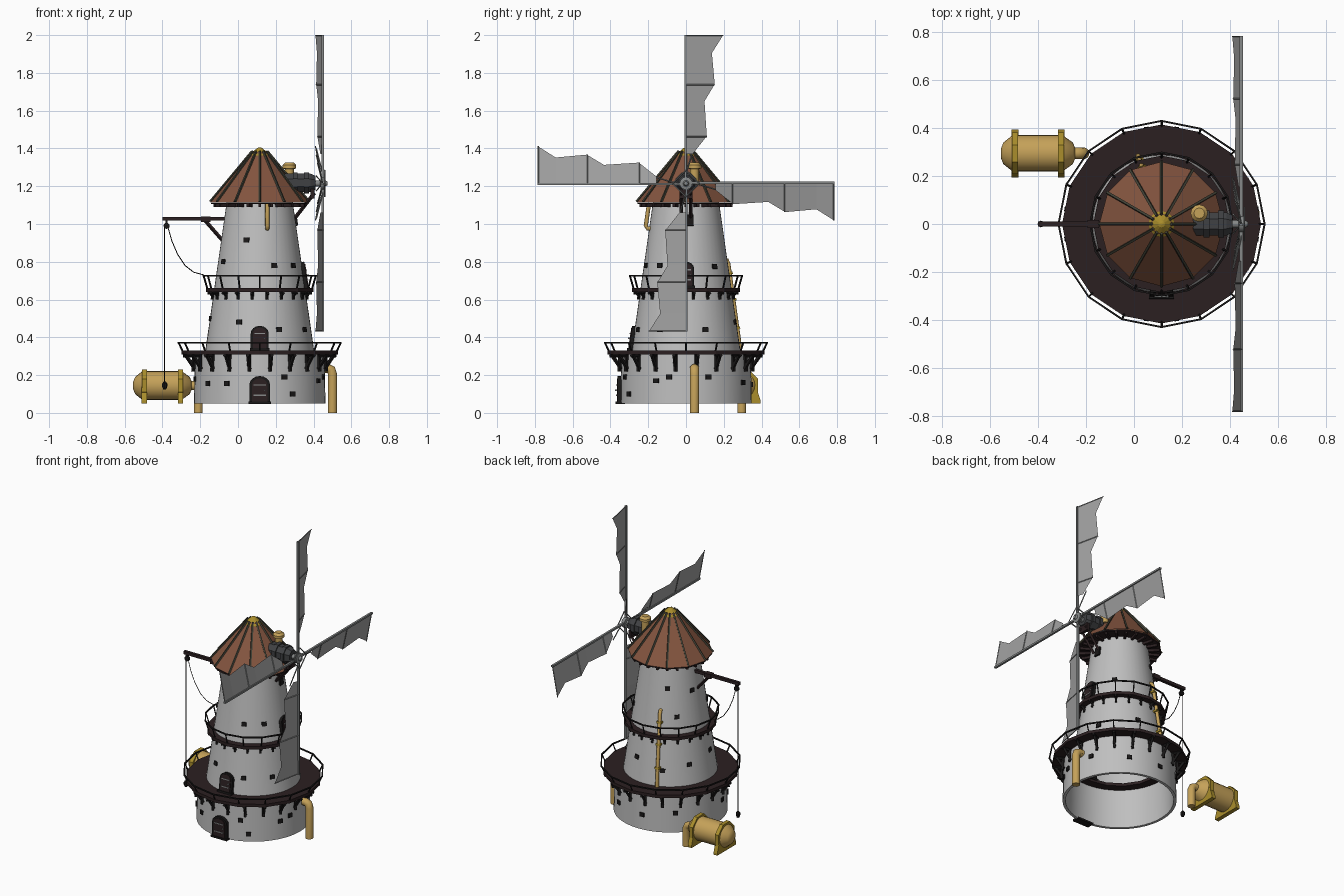
import bpy, bmesh, math
from mathutils import Matrix, Vector

if "Cube" in bpy.data.objects:
    bpy.data.objects.remove(bpy.data.objects["Cube"])

CX = 0.115                      # tower axis
def mat(name, r, g, b):
    m = bpy.data.materials.new(name)
    m.diffuse_color = (r, g, b, 1)
    m.use_nodes = True
    m.node_tree.nodes["Principled BSDF"].inputs["Base Color"].default_value = m.diffuse_color
    return m
WALL = mat("wall_plaster", .52, .52, .52)
WOOD = mat("dark_wood", .024, .014, .015)
IRON = mat("black_iron", .01, .009, .009)
ROOF = mat("roof_copper", .23, .09, .05)
RIB = mat("roof_rib_olive", .055, .055, .038)
GOLD = mat("brass", .56, .36, .10)
BAND = mat("dark_brass", .40, .27, .025)
GREY = mat("machine_grey", .05, .052, .056)
SAIL = mat("sail_grey", .36, .36, .36)
STEEL = mat("steel", .24, .25, .25)

def finish(bm, name, m, angle=35):
    bmesh.ops.recalc_face_normals(bm, faces=bm.faces)
    for f in bm.faces:
        f.smooth = angle > 0
    for e in bm.edges:
        e.smooth = len(e.link_faces) == 2 and e.calc_face_angle(0) < math.radians(angle)
    me = bpy.data.meshes.new(name)
    bm.to_mesh(me)
    bm.free()
    me.materials.append(m)
    ob = bpy.data.objects.new(name, me)
    bpy.context.collection.objects.link(ob)

def skin(bm, rings, closed=False, caps=True):
    vs = [[bm.verts.new(p) for p in r] for r in rings]
    n = len(vs[0])
    pairs = list(zip(vs, vs[1:])) + ([(vs[-1], vs[0])] if closed else [])
    for a, b in pairs:
        for i in range(n):
            bm.faces.new((a[i], a[(i + 1) % n], b[(i + 1) % n], b[i]))
    if caps and not closed:
        bm.faces.new(vs[0])
        bm.faces.new(vs[-1])

def lathe(bm, prof, seg, M=Matrix.Translation((CX, 0, 0)), closed=False, caps=True, off=0):
    skin(bm, [[M @ Vector((r * math.cos(2 * math.pi * i / seg + off), r * math.sin(2 * math.pi * i / seg + off), z))
               for i in range(seg)] for r, z in prof], closed, caps)

def tube(bm, pts, r, n=8):
    pts = [Vector(p) for p in pts]
    ref = None
    rings = []
    for i, p in enumerate(pts):
        t = (pts[min(i + 1, len(pts) - 1)] - pts[max(i - 1, 0)]).normalized()
        if ref is None:
            ref = t.orthogonal()
        u = (ref - t * ref.dot(t)).normalized()
        ref = u
        v = t.cross(u)
        rings.append([p + (u * math.cos(2 * math.pi * (k + .5) / n) + v * math.sin(2 * math.pi * (k + .5) / n)) * r for k in range(n)])
    skin(bm, rings)

def box(bm, size, M):
    bmesh.ops.create_cube(bm, size=1, matrix=M @ Matrix.Diagonal((*size, 1)))

def prism(bm, poly, M, d):      # polygon in local y,z pushed along local x
    skin(bm, [[M @ Vector((x, y, z)) for y, z in poly] for x in (-d / 2, d / 2)])

def polar(a, r, z):
    a = math.radians(a)
    return Vector((CX + r * math.cos(a), r * math.sin(a), z))

def tower_r(z):
    return .347 if z < .31 else .288 - (z - .33) * .144

def on_wall(a, z, out=0):       # local x points out of the wall, z runs up it
    tilt = 0 if z < .31 else -.143
    return Matrix.Translation(polar(a, tower_r(z) + out, z)) @ Matrix.Rotation(math.radians(a), 4, 'Z') @ Matrix.Rotation(tilt, 4, 'Y')

# Masonry: open drum and tapered tower
bm = bmesh.new()
lathe(bm, [(.348, .05), (.343, .315), (.325, .315), (.33, .05)], 48, closed=True)
finish(bm, "base_drum", WALL)
bm = bmesh.new()
lathe(bm, [(tower_r(.312), .312), (tower_r(1.12), 1.12)], 48, caps=False)
finish(bm, "tower", WALL)

# Balconies: deck, brackets, leaning railing
def balcony(name, deck_r, deck_z, rail_r, rail_z, drop, brackets, t):
    bm = bmesh.new()
    inner = tower_r(deck_z + .03) - .01
    lathe(bm, [(inner, deck_z - .02), (deck_r, deck_z - .02), (deck_r, deck_z), (inner, deck_z)], 16, closed=True)
    finish(bm, name + "_deck", WOOD, 0)
    bm = bmesh.new()
    lathe(bm, [(rail_r - .008, rail_z - .008), (rail_r, rail_z - .008), (rail_r, rail_z), (rail_r - .008, rail_z)], 16, closed=True)
    for i in range(16):
        tube(bm, [polar(i * 22.5, deck_r - .01, deck_z - .01), polar(i * 22.5, rail_r - .005, rail_z - .004)], .005, 4)
    finish(bm, name + "_railing", IRON, 0)
    bm = bmesh.new()
    zt = deck_z - .02
    wall = tower_r(zt - .01)
    for i in range(brackets):
        a = 360 * (i + .5) / brackets
        tube(bm, [polar(a, wall + .006, zt), polar(a, wall + .01, zt - drop)], t, 4)
        tube(bm, [polar(a, wall, zt - drop + .012), polar(a, deck_r - .015, zt)], t, 4)
        tube(bm, [polar(a, wall, zt - .006), polar(a, deck_r - .005, zt - .006)], t, 4)
    finish(bm, name + "_brackets", IRON, 0)
balcony("lower_balcony", .415, .33, .434, .375, .09, 20, .010)
balcony("upper_balcony", .285, .66, .302, .73, .04, 20, .008)

# Doors
def door(name, a, z, w, h):
    def arch(w, h):
        top = w * .42
        return [(-w / 2, 0), (w / 2, 0)] + [(w / 2 * math.cos(k * math.pi / 8), h - top + top * math.sin(k * math.pi / 8)) for k in range(9)]
    M = on_wall(a, z)
    bm = bmesh.new()
    prism(bm, arch(w, h), M, .03)
    box(bm, (.05, w * 1.1, .012), M @ Matrix.Translation((0, 0, .004)))
    finish(bm, name + "_frame", IRON, 0)
    bm = bmesh.new()
    prism(bm, arch(w * .74, h * .86), M @ Matrix.Translation((.004, 0, .008)), .03)
    finish(bm, name + "_panel", WOOD, 0)
    bm = bmesh.new()
    for k in (.3, .68):
        box(bm, (.008, w * .6, .006), M @ Matrix.Translation((.019, 0, h * k)))
    box(bm, (.016, .008, .008), M @ Matrix.Translation((.02, w * .25, h * .48)))
    finish(bm, name + "_straps", STEEL, 0)
door("ground_door", 270, .05, .11, .145)
door("lower_balcony_door", 270, .33, .095, .13)
door("upper_balcony_door", 0, .66, .085, .14)

# Small windows
bm = bmesh.new()
spots = [(250, .915), (290, .78), (246, .48), (292, .44), (218, .155), (240, .155), (292, .19), (333, .17), (300, .10),
         (42, .775), (22, .44), (330, .44), (345, .19), (20, .19), (60, .16), (322, .78), (165, .92), (120, .95), (135, .77),
         (75, .48), (115, .43), (150, .46), (190, .50), (95, .15), (130, .18), (160, .12), (190, .18), (210, .8)]
for a, z in spots:
    box(bm, (.014, .03, .026), on_wall(a, z))
box(bm, (.02, .04, .06), on_wall(6, 1.02))
finish(bm, "windows", IRON, 0)

# Roof with ribs, eaves and cap
bm = bmesh.new()
lathe(bm, [(.26, 1.115), (.04, 1.38)], 12, caps=False)
finish(bm, "roof", ROOF, 0)
bm = bmesh.new()
lathe(bm, [(.16, 1.112), (.257, 1.112), (.257, 1.105), (.16, 1.105)], 12, closed=True)
for i in range(24):
    box(bm, (.07, .014, .018), Matrix.Translation(polar(i * 15, .21, 1.098)) @ Matrix.Rotation(math.radians(i * 15), 4, 'Z'))
finish(bm, "roof_eaves", WOOD, 0)
bm = bmesh.new()
for i in range(12):
    tube(bm, [polar(i * 30, .262, 1.118), polar(i * 30, .04, 1.385)], .007, 4)
finish(bm, "roof_ribs", RIB, 0)
bm = bmesh.new()
lathe(bm, [(.056, 1.358), (.054, 1.366), (.014, 1.402), (.005, 1.405)], 12)
finish(bm, "roof_cap", BAND, 0)

# Gear housing, chimney and struts
HZ = 1.215
def along_x(x, y, z):
    return Matrix.Translation((x, y, z)) @ Matrix.Rotation(math.pi / 2, 4, 'Y')
bm = bmesh.new()
lathe(bm, [(.045, .235), (.052, .25), (.052, .385), (.04, .41)], 8, along_x(0, 0, HZ + .003), off=math.pi / 8)
for x in (.29, .35):
    lathe(bm, [(.06, x), (.06, x + .025)], 8, along_x(0, 0, HZ + .003), off=math.pi / 8)
finish(bm, "gear_housing", GREY, 0)
bm = bmesh.new()
for y in (-.025, .025):
    tube(bm, [(.405, y, 1.165), (.30, y, 1.03)], .010, 4)
box(bm, (.02, .07, .05), Matrix.Translation((.395, 0, 1.16)))
finish(bm, "housing_struts", WOOD, 0)
bm = bmesh.new()
lathe(bm, [(.024, 1.22), (.024, 1.29), (.036, 1.295), (.036, 1.312), (.022, 1.326)], 12, Matrix.Translation((.272, .045, 0)))
finish(bm, "chimney", GOLD)

# Sails: one blade repeated four times around the hub
HX = .448
cloth, frame = bmesh.new(), bmesh.new()
EDGE = [(.785, .197, -.038), (.69, .137, -.03), (.525, .152, -.034), (.435, .098, -.024), (.25, .11, -.028), (.155, .035, -.012)]
for k in range(4):
    M = Matrix.Translation((HX, 0, HZ)) @ Matrix.Rotation(k * math.pi / 2, 4, 'X')
    a = [cloth.verts.new(M @ Vector((0, 0, r))) for r, w, x in EDGE]
    b = [cloth.verts.new(M @ Vector((x, w, r))) for r, w, x in EDGE]
    for i in range(5):
        cloth.faces.new((a[i], a[i + 1], b[i + 1], b[i]))
    box(frame, (.014, .012, .785), M @ Matrix.Translation((0, -.003, .3925)))
    for r, w, x in EDGE[::2]:
        tube(frame, [M @ Vector((0, 0, r - .003)), M @ Vector((x, w, r - .003))], .003, 4)
    tube(frame, [M @ Vector((0, 0, .05)), M @ Vector((-.034, .04, .185))], .004, 4)
    tube(frame, [M @ Vector((.012, 0, .07)), M @ Vector((.012, .07, 0))], .004, 4)
finish(cloth, "sail_cloths", SAIL, 0)
finish(frame, "sail_spars", STEEL, 0)
bm = bmesh.new()
lathe(bm, [(.016, .40), (.016, .435), (.034, .437), (.034, .458), (.016, .462), (.010, .475)], 12, along_x(0, 0, HZ))
finish(bm, "hub", STEEL)

# Hoist
bm = bmesh.new()
box(bm, (.33, .02, .02), Matrix.Translation((-.235, 0, 1.028)))
tube(bm, [(-.18, 0, 1.025), (-.075, 0, .905)], .010, 4)
box(bm, (.05, .035, .03), Matrix.Translation((-.17, 0, 1.025)))
finish(bm, "hoist_beam", WOOD, 0)
bm = bmesh.new()
lathe(bm, [(.016, -.008), (.016, .008)], 12, Matrix.Translation((-.378, 0, .99)) @ Matrix.Rotation(math.pi / 2, 4, 'X'))
box(bm, (.01, .02, .035), Matrix.Translation((-.378, 0, 1.007)))
lathe(bm, [(.006, .165), (.014, .155), (.014, .14), (.008, .125)], 8, Matrix.Translation((-.388, 0, 0)))
finish(bm, "pulley_and_hook", IRON)
bm = bmesh.new()
tube(bm, [(-.388, 0, .99), (-.388, 0, .15)], .0025, 4)
tube(bm, [(-.37, 0, .98), (-.35, 0, .91), (-.32, 0, .84), (-.28, 0, .78), (-.235, 0, .745), (-.18, 0, .73)], .0025, 4)
finish(bm, "hoist_ropes", IRON)

# Storage tank lying on two cradles
TY, TZ = .295, .145
bm = bmesh.new()
lathe(bm, [(.02, -.555), (.045, -.545), (.077, -.505), (.077, -.30), (.045, -.255), (.02, -.245)], 20, along_x(0, TY, TZ))
finish(bm, "tank", GOLD)
bm = bmesh.new()
for x in (-.496, -.304):
    lathe(bm, [(.093, x - .013), (.093, x + .013)], 8, along_x(0, TY, TZ), off=math.pi / 8)
    prism(bm, [(-.10, 0), (.10, 0), (.10, .015), (.075, .09), (-.075, .09), (-.10, .015)], Matrix.Translation((x, TY, .05)), .028)
finish(bm, "tank_cradles", BAND, 0)

# Brass pipes
def pipe(name, pts, r):
    bm = bmesh.new()
    tube(bm, pts, r, 12)
    finish(bm, name, GOLD, 50)
pipe("tank_pipe", [(-.26, TY, .145), (-.235, TY, .145), (-.218, TY, .138), (-.21, TY, .12), (-.21, TY, 0)], .024)
pipe("side_pipe", [(.44, .045, .235), (.475, .045, .235), (.493, .045, .228), (.50, .045, .205), (.50, .045, 0)], .025)
A = 109
pipe("back_pipe", [polar(A, .30, .33), polar(A, .30, .36), polar(A, .237, .79), polar(A, .23, .808), polar(A, .20, .812)], .011)
pipe("eaves_pipe", [(.155, -.195, 1.11), (.155, -.20, 1.08), (.155, -.213, .99), (.155, -.205, .977), (.155, -.17, .975)], .011)
bm = bmesh.new()
for z in (.45, .6, .74):
    box(bm, (.03, .034, .012), on_wall(A, z, .012))
finish(bm, "back_pipe_clamps", BAND, 0)
